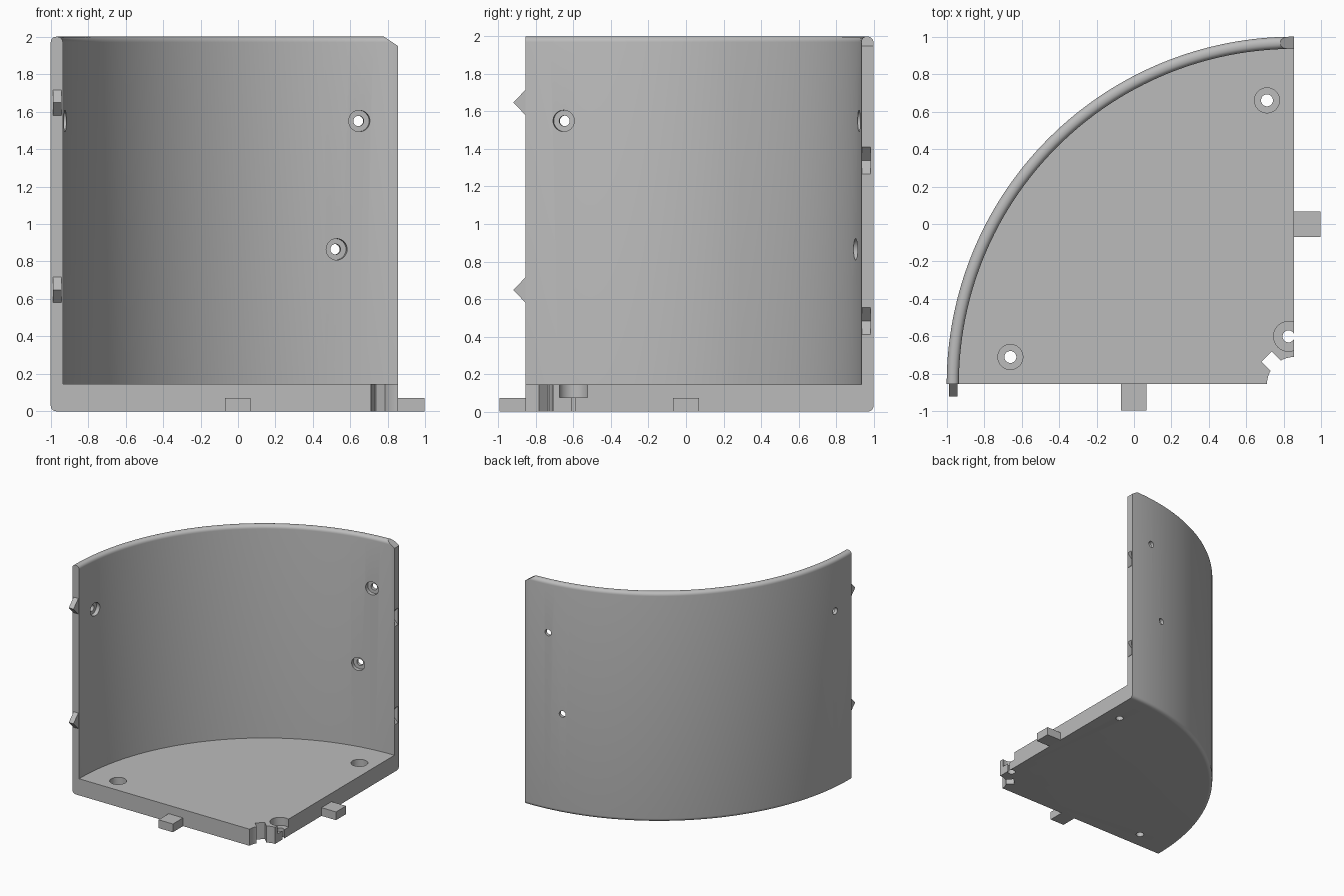
import bpy, bmesh
from math import cos, sin, pi, radians
from mathutils import Vector

default = bpy.data.objects.get("Cube")
if default:
    bpy.data.objects.remove(default, do_unlink=True)

grey = bpy.data.materials.new("plain grey")
grey.use_nodes = True
GREY = (0.5, 0.5, 0.5, 1)
grey.diffuse_color = GREY
grey.node_tree.nodes["Principled BSDF"].inputs["Base Color"].default_value = GREY

R, WALL, FLOOR, TOP, HUB = 1.855, 0.065, 0.145, 2.0, 0.145
EDGE = 0.855                      # straight edges of the quarter
AXIS = Vector((EDGE, -EDGE, 0))   # centre of the round wall


def finish(name, bm):
    bmesh.ops.recalc_face_normals(bm, faces=bm.faces)
    mesh = bpy.data.meshes.new(name)
    bm.to_mesh(mesh)
    bm.free()
    mesh.materials.append(grey)
    obj = bpy.data.objects.new(name, mesh)
    bpy.context.collection.objects.link(obj)
    return obj


def prism(name, points, offset):
    """Extrude a flat outline along an offset."""
    bm = bmesh.new()
    face = bm.faces.new([bm.verts.new(p) for p in points])
    new = bmesh.ops.extrude_face_region(bm, geom=[face], use_keep_orig=True)["geom"]
    verts = [v for v in new if isinstance(v, bmesh.types.BMVert)]
    bmesh.ops.translate(bm, verts=verts, vec=offset)
    return finish(name, bm)


def block(name, x, y, z):
    outline = [(x[0], y[0], z[0]), (x[1], y[0], z[0]), (x[1], y[1], z[0]), (x[0], y[1], z[0])]
    return prism(name, outline, (0, 0, z[1] - z[0]))


def rod(name, start, end, radius):
    start, end = Vector(start), Vector(end)
    turn = (end - start).to_track_quat("Z", "Y")
    ring = [start + turn @ Vector((radius * cos(a), radius * sin(a), 0))
            for a in (2 * pi * i / 32 for i in range(32))]
    return prism(name, ring, end - start)


def cut(body, cutter):
    cutter.hide_render = True
    mod = body.modifiers.new("cut", "BOOLEAN")
    mod.operation, mod.solver, mod.object = "DIFFERENCE", "EXACT", cutter
    bpy.context.view_layer.objects.active = body
    bpy.ops.object.modifier_apply(modifier=mod.name)
    bpy.data.objects.remove(cutter, do_unlink=True)


def arc(cx, cz, radius, a0, a1, steps=6):
    return [(cx + radius * cos(radians(a0 + (a1 - a0) * i / steps)),
             cz + radius * sin(radians(a0 + (a1 - a0) * i / steps))) for i in range(steps + 1)]


# Quarter shell: floor and rounded wall swept about the axis
fillet = 0.03
profile = [(HUB, 0)] + arc(R - fillet, fillet, fillet, -90, 0)
profile += arc(R - fillet, TOP - fillet, fillet, 0, 90)
profile += arc(R - WALL + fillet, TOP - fillet, fillet, 90, 180)
profile += [(R - WALL, FLOOR), (HUB, FLOOR)]
bm = bmesh.new()
STEPS = 64
rings = []
for s in range(STEPS + 1):
    a = pi / 2 + pi / 2 * s / STEPS
    rings.append([bm.verts.new(AXIS + Vector((r * cos(a), r * sin(a), z))) for r, z in profile])
n = len(profile)
for a, b in zip(rings, rings[1:]):
    for i in range(n):
        j = (i + 1) % n
        bm.faces.new((a[i], a[j], b[j], b[i]))
bm.faces.new(rings[0])
bm.faces.new(rings[-1])
shell = finish("quarter_shell", bm)

# Keyway beside the hub
out, side = Vector((-1, 1, 0)).normalized(), Vector((1, 1, 0)).normalized()
key = [AXIS + out * d + side * w + Vector((0, 0, -0.1))
       for d, w in ((0.05, -0.039), (0.208, -0.039), (0.208, 0.039), (0.05, 0.039))]
cut(shell, prism("key_cutter", key, (0, 0, 0.4)))

# Counterbored floor holes
for x, y, big in ((0.71, 0.66, 0.067), (-0.66, -0.71, 0.067), (0.825, -0.6, 0.08)):
    cut(shell, rod("bore_cutter", (x, y, 0.075), (x, y, 0.3), big))
    cut(shell, rod("hole_cutter", (x, y, -0.1), (x, y, 0.2), 0.032))

# Counterbored wall holes, pointing at the axis
for offset, z, turned in ((0.215, 1.55, False), (0.34, 0.865, False), (0.21, 1.55, True)):
    d = Vector((-offset, (R * R - offset * offset) ** 0.5, 0)).normalized()
    if turned:
        d = Vector((-d.y, -d.x, 0))
    base = AXIS + Vector((0, 0, z))
    cut(shell, rod("bore_cutter", base + d * 1.6, base + d * 1.825, 0.057))
    cut(shell, rod("hole_cutter", base + d * 1.6, base + d * 2, 0.028))

# Clipped top corner
clip = [(0.78, 0.7, TOP), (0.93, 0.7, 1.9), (0.93, 0.7, 2.1), (0.78, 0.7, 2.1)]
cut(shell, prism("clip_cutter", clip, (0, 0.6, 0)))

# Wedge sockets in one wall end
for z in (0.482, 1.338):
    wedge = [(EDGE + 0.01, 0.938, z - 0.083), (EDGE - 0.07, 0.938, z), (EDGE + 0.01, 0.938, z + 0.083)]
    cut(shell, prism("socket_cutter", wedge, (0, 0.047, 0)))

# Wedge teeth on the other wall end
for label, z in (("lower", 0.648), ("upper", 1.648)):
    wedge = [(-0.988, -EDGE, z - 0.068), (-0.988, -0.922, z), (-0.988, -EDGE, z + 0.068)]
    prism(label + "_wedge_tooth", wedge, (0.045, 0, 0))

# Floor tabs
block("front_floor_tab", (-0.07, 0.068), (-0.995, -EDGE), (0, 0.072))
block("left_floor_tab", (EDGE, 0.995), (-0.07, 0.068), (0, 0.072))

# Smooth the curved surfaces, keep edges crisp
bpy.ops.object.select_all(action="DESELECT")
shell.select_set(True)
bpy.context.view_layer.objects.active = shell
bpy.ops.object.shade_smooth_by_angle(angle=radians(30))
